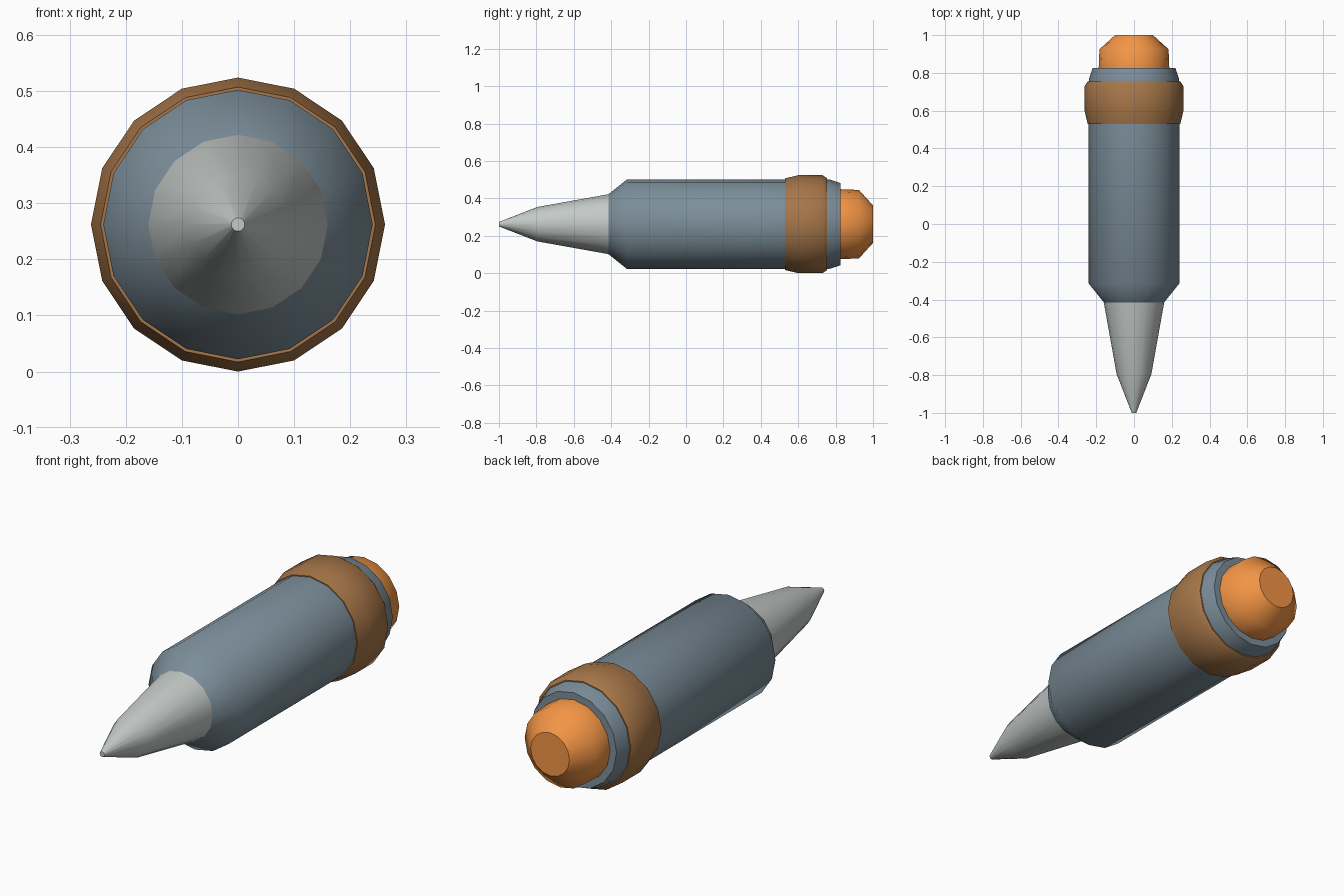
import bpy, bmesh
from math import cos, sin, tau

if "Cube" in bpy.data.objects:
    bpy.data.objects.remove(bpy.data.objects["Cube"])

SIDES = 16
AXIS_Z = 0.262


def lathe(name, profile, color, cap_start=False, cap_end=False):
    """Revolve (y, radius) pairs about the pen's long axis."""
    bm = bmesh.new()
    rings = [[bm.verts.new((r * cos(tau * i / SIDES), y, AXIS_Z + r * sin(tau * i / SIDES)))
              for i in range(SIDES)] for y, r in profile]
    for k in range(len(rings) - 1):
        a, b = rings[k], rings[k + 1]
        is_step = abs(profile[k][0] - profile[k + 1][0]) < 1e-6
        for i in range(SIDES):
            j = (i + 1) % SIDES
            face = bm.faces.new((a[i], b[i], b[j], a[j]))
            face.smooth = not is_step   # flat steps stay crisp
    if cap_start:
        bm.faces.new(rings[0])
    if cap_end:
        bm.faces.new(rings[-1][::-1])
    mesh = bpy.data.meshes.new(name)
    bm.to_mesh(mesh)
    bm.free()
    mat = bpy.data.materials.get(color[0]) or bpy.data.materials.new(color[0])
    mat.diffuse_color = (*color[1], 1)
    mat.use_nodes = True
    mat.node_tree.nodes["Principled BSDF"].inputs["Base Color"].default_value = mat.diffuse_color
    mesh.materials.append(mat)
    obj = bpy.data.objects.new(name, mesh)
    bpy.context.collection.objects.link(obj)
    return obj


SLATE = ("slate", (0.20, 0.27, 0.32))
COPPER = ("copper", (0.38, 0.18, 0.065))
ORANGE = ("orange", (0.90, 0.30, 0.06))
SILVER = ("silver", (0.55, 0.59, 0.57))

# Pointed tip
lathe("tip", [(-1.0, 0.012), (-0.795, 0.092), (-0.415, 0.16)], SILVER, cap_start=True)
# Main barrel with tapered shoulder
lathe("barrel", [(-0.415, 0.16), (-0.315, 0.24), (0.53, 0.24)], SLATE)
# Raised band
lathe("band", [(0.53, 0.24), (0.53, 0.245), (0.60, 0.262), (0.73, 0.262),
               (0.755, 0.245), (0.755, 0.24)], COPPER)
# Collar behind the band
lathe("rear_collar", [(0.755, 0.24), (0.77, 0.238), (0.825, 0.22), (0.825, 0.187)], SLATE)
# End button
lathe("end_button", [(0.825, 0.187), (0.925, 0.183), (1.0, 0.1)], ORANGE, cap_end=True)
